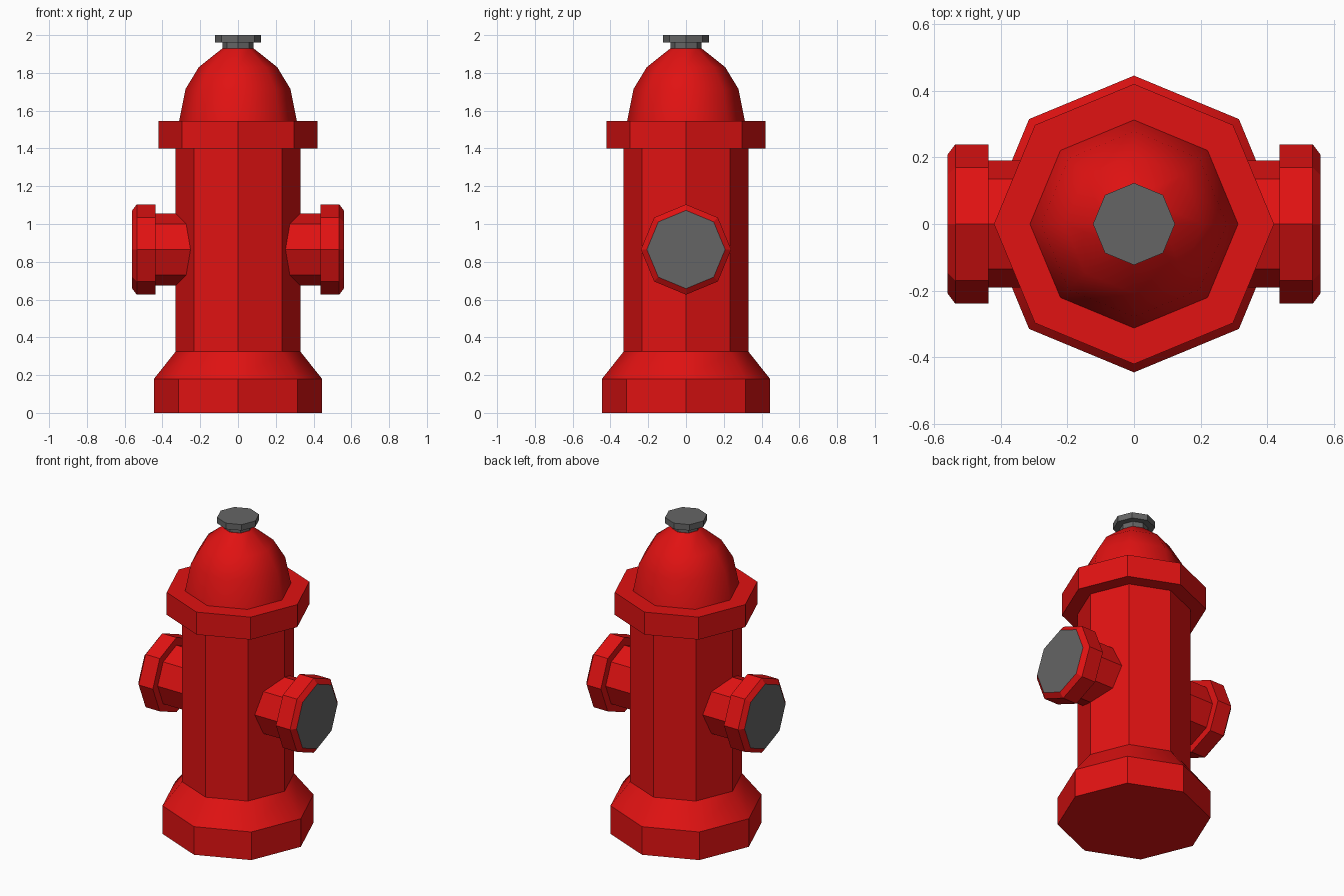
import bpy, bmesh, math
from mathutils import Matrix

if "Cube" in bpy.data.objects:
    bpy.data.objects.remove(bpy.data.objects["Cube"])

SIDES = 8


def material(name, rgb):
    m = bpy.data.materials.new(name)
    m.diffuse_color = (*rgb, 1.0)
    m.use_nodes = True
    m.node_tree.nodes["Principled BSDF"].inputs["Base Color"].default_value = m.diffuse_color
    return m


RED = material("hydrant red", (0.75, 0.006, 0.006))
GREY = material("dark grey", (0.13, 0.13, 0.13))


def lathe(name, profile, mats, bottom=False, top=False, smooth=False, matrix=None):
    """Turn (radius, height) points into an eight-sided part; an end cap uses the last material."""
    bm = bmesh.new()
    rings = []
    for r, h in profile:
        angles = [2 * math.pi * i / SIDES for i in range(SIDES)]
        rings.append([bm.verts.new((r * math.cos(a), r * math.sin(a), h)) for a in angles])
    for a, b in zip(rings, rings[1:]):
        for i in range(SIDES):
            j = (i + 1) % SIDES
            bm.faces.new((a[i], a[j], b[j], b[i])).smooth = smooth
    if bottom:
        bm.faces.new(rings[0][::-1])
    if top:
        bm.faces.new(rings[-1]).material_index = len(mats) - 1
    if matrix:
        bm.transform(matrix)
    me = bpy.data.meshes.new(name)
    bm.to_mesh(me)
    bm.free()
    for m in mats:
        me.materials.append(m)
    ob = bpy.data.objects.new(name, me)
    bpy.context.collection.objects.link(ob)
    return ob


# Foot, sloped skirt and barrel
lathe("base", [(0.445, 0), (0.445, 0.18)], [RED], bottom=True)
lathe("base_slope", [(0.445, 0.18), (0.33, 0.325)], [RED], smooth=True)
lathe("barrel", [(0.33, 0.325), (0.33, 1.40)], [RED])

# Collar and rounded bonnet
lathe("collar", [(0.33, 1.40), (0.42, 1.40), (0.42, 1.544), (0.312, 1.544)], [RED])
lathe("bonnet", [(0.312, 1.544), (0.278, 1.714), (0.208, 1.83), (0.085, 1.928)],
      [RED], top=True, smooth=True)

# Operating nut on top
lathe("top_nut", [(0.082, 1.928), (0.082, 1.962), (0.123, 1.962), (0.123, 2.0)], [GREY], top=True)

# Side outlets: pipe plus bevelled cap with a grey end face
for side, sign in (("right", 1), ("left", -1)):
    mat = Matrix.Translation((0, 0, 0.865)) @ Matrix.Rotation(sign * math.pi / 2, 4, 'Y')
    lathe(side + "_outlet",
          [(0.19, 0.24), (0.19, 0.436), (0.239, 0.436), (0.239, 0.536), (0.207, 0.56)],
          [RED, GREY], top=True, matrix=mat)
